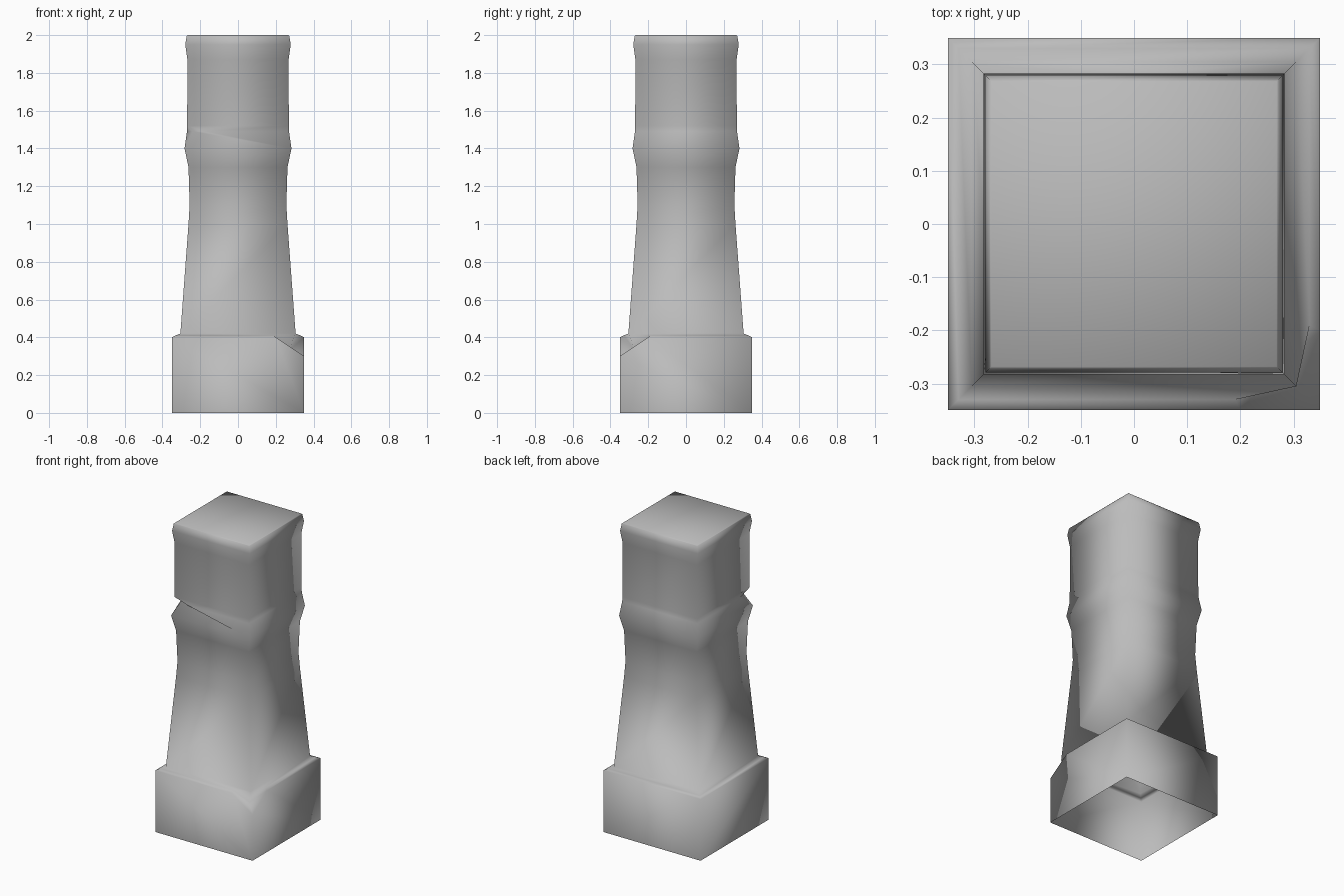
import bpy
import bmesh
from mathutils import Vector

cube = bpy.data.objects.get("Cube")
if cube:
    bpy.data.objects.remove(cube, do_unlink=True)

# Single stone colour
stone = bpy.data.materials.new("grey stone")
stone.use_nodes = True
colour = (0.5, 0.5, 0.5, 1)
stone.diffuse_color = colour
stone.node_tree.nodes["Principled BSDF"].inputs["Base Color"].default_value = colour

# Pillar profile as (half width, height), open underneath
profile = [(0.35, 0), (0.35, 0.4), (0.33, 0.41), (0.305, 0.42), (0.262, 1.0),
           (0.256, 1.1), (0.262, 1.3), (0.283, 1.4), (0.27, 1.49), (0.269, 1.52),
           (0.268, 1.87), (0.279, 1.95), (0.272, 1.995), (0.268, 2.0)]
BASE_TOP, LEDGE, COLLAR_TOP = 1, 2, 8
corners = [(-1, -1), (1, -1), (1, 1), (-1, 1)]

bm = bmesh.new()
rings = [[bm.verts.new((sx * w, sy * w, z)) for sx, sy in corners]
         for w, z in profile]
for lower, upper in zip(rings, rings[1:]):
    for i in range(4):
        j = (i + 1) % 4
        bm.faces.new((lower[i], lower[j], upper[j], upper[i]))
bm.faces.new(rings[-1])


def chip(ring, corner, position, reach):
    """Move one corner of a ring, keeping the damage within reach of it."""
    vert = rings[ring][corner]
    for step in (1, -1):
        other = rings[ring][(corner + step) % 4]
        edge = bm.edges.get((vert, other))
        bmesh.utils.edge_split(edge, vert, reach / edge.calc_length())
    vert.co = Vector(position)


# Broken corner of the base, and nick above the collar
chip(BASE_TOP, 1, (0.35, -0.35, 0.3), 0.15)
chip(LEDGE, 1, (0.27, -0.27, 0.33), 0.14)
chip(COLLAR_TOP, 0, (-0.24, -0.24, 1.49), 0.1)

for face in bm.faces:
    face.smooth = True
bmesh.ops.recalc_face_normals(bm, faces=bm.faces)

mesh = bpy.data.meshes.new("pillar")
bm.to_mesh(mesh)
bm.free()
mesh.materials.append(stone)
pillar = bpy.data.objects.new("pillar", mesh)
bpy.context.collection.objects.link(pillar)
